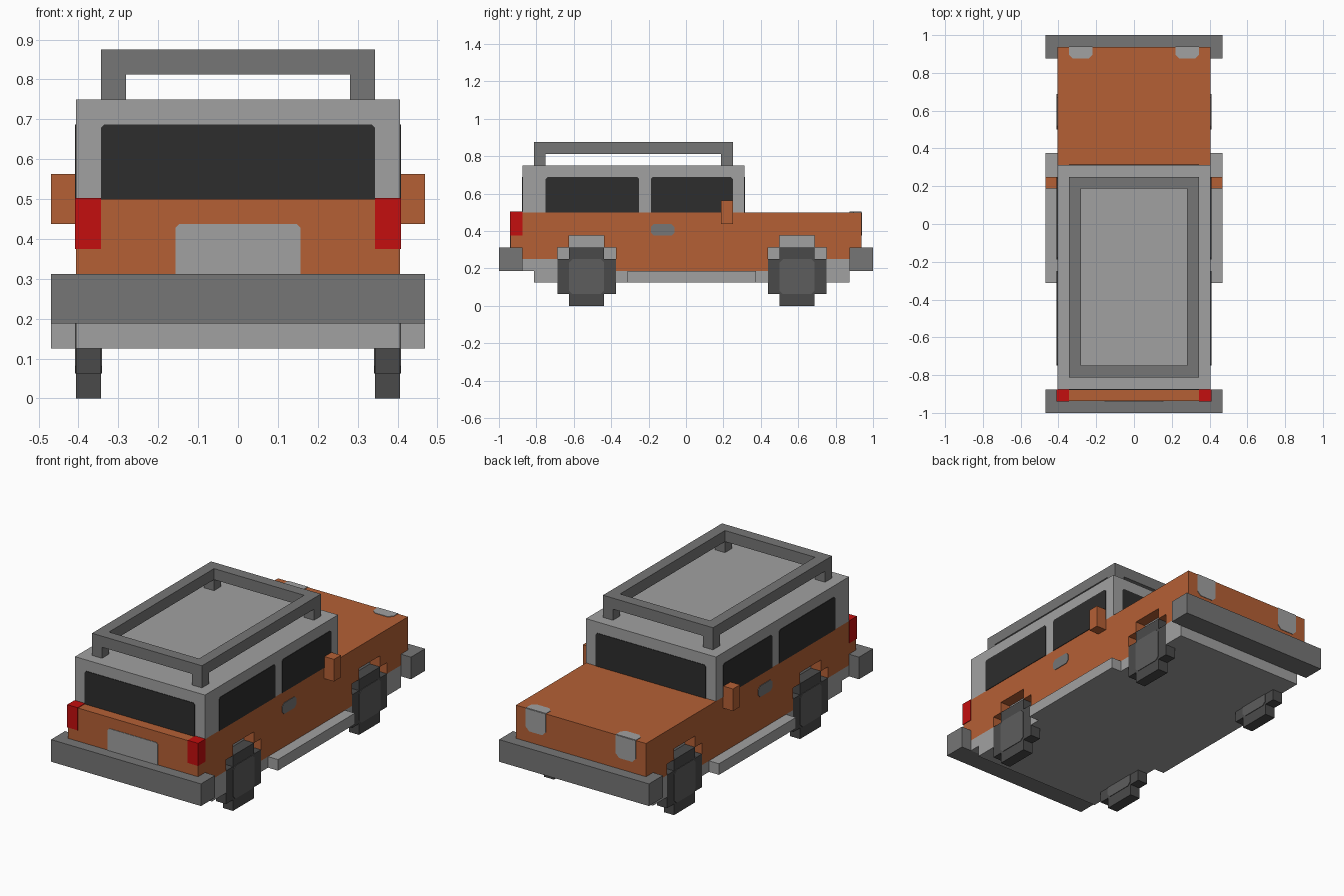
import bpy, bmesh
from mathutils import Vector

cube = bpy.data.objects.get("Cube")
if cube:
    bpy.data.objects.remove(cube, do_unlink=True)

U = 1 / 16          # all part sizes below are in blocks of this size
PROUD = 0.003 / U   # how far painted plates stand off their surface


def material(name, rgb):
    lin = [(c / 255 / 12.92 if c <= 10 else ((c / 255 + 0.055) / 1.055) ** 2.4) for c in rgb]
    m = bpy.data.materials.new(name)
    m.use_nodes = True
    m.diffuse_color = (*lin, 1)
    bsdf = next(n for n in m.node_tree.nodes if n.type == 'BSDF_PRINCIPLED')
    bsdf.inputs["Base Color"].default_value = (*lin, 1)
    return m


ORANGE = material("burnt orange paint", (181, 96, 53))
LIGHT = material("light grey", (161, 161, 161))
GREY = material("mid grey", (118, 118, 118))
GLASS = material("dark glass", (45, 45, 45))
TYRE = material("tyre rubber", (74, 74, 74))
HUB = material("hub grey", (93, 93, 93))
RED = material("tail light red", (195, 14, 14))


def prism(name, mat, outline, axis, lo, hi):
    """Extrude a 2D outline along an axis (0=x, 1=y, 2=z) from lo to hi."""
    bm = bmesh.new()

    def point(p, d):
        c = list(p)
        c.insert(axis, d)
        return Vector(c) * U
    face = bm.faces.new([bm.verts.new(point(p, lo)) for p in outline])
    ext = bmesh.ops.extrude_face_region(bm, geom=[face])
    move = Vector((0, 0, 0))
    move[axis] = (hi - lo) * U
    bmesh.ops.translate(bm, vec=move, verts=[g for g in ext["geom"] if isinstance(g, bmesh.types.BMVert)])
    bmesh.ops.recalc_face_normals(bm, faces=bm.faces)
    me = bpy.data.meshes.new(name)
    bm.to_mesh(me)
    bm.free()
    me.materials.append(mat)
    ob = bpy.data.objects.new(name, me)
    bpy.context.collection.objects.link(ob)
    return ob


def box(name, mat, x, y, z):
    return prism(name, mat, [(x[0], y[0]), (x[1], y[0]), (x[1], y[1]), (x[0], y[1])], 2, *z)


def plate(name, mat, axis, at, a, b, cut=(0, 0, 0, 0)):
    """Thin painted panel; cut = corner chamfers, counted from (a0, b0) around."""
    corners = [(a[0], b[0], 1, 1), (a[1], b[0], -1, 1), (a[1], b[1], -1, -1), (a[0], b[1], 1, -1)]
    pts = []
    for i, ((px, py, sx, sy), c) in enumerate(zip(corners, cut)):
        if c == 0:
            pts.append((px, py))
        else:
            pair = [(px, py + sy * c), (px + sx * c, py)]
            pts += pair if i % 2 == 0 else pair[::-1]
    return prism(name, mat, pts, axis, at - PROUD, at + PROUD)


def span(s, lo, hi):
    """Range mirrored to side s of the centre."""
    return (lo, hi) if s > 0 else (-hi, -lo)


W = 6.5                 # half width of the body
WHEELS = {"tail": -8.5, "nose": 9.5}
SIDES = {"left": 1, "right": -1}

# Painted body with stepped wheel arches
def arch(c):
    return [(c - 2.5, 5), (c - 1.5, 5), (c - 1.5, 6), (c + 1.5, 6), (c + 1.5, 5), (c + 2.5, 5)]


body = [(-15, 8), (-15, 4), (-11, 4), *arch(-8.5), (-6, 3), (7, 3), *arch(9.5), (12, 4), (15, 4), (15, 8)]
prism("body", ORANGE, body, 0, -W, W)

# Chassis core shows inside the arches; wider pieces sit between the wheels
box("chassis_core", LIGHT, (-5.5, 5.5), (-13, 14), (2, 6))
box("chassis_tail_upper", LIGHT, (-W, W), (-14, -11), (3, 4))
box("chassis_tail_lower", LIGHT, (-W, W), (-13, -11), (2, 3))
box("chassis_middle", LIGHT, (-W, W), (-6, 7), (2, 3))
box("chassis_nose", LIGHT, (-W, W), (12, 14), (2, 4))

# Cabin and bumpers
box("cabin", LIGHT, (-W, W), (-14, 5), (8, 12))
box("tail_bumper", GREY, (-7.5, 7.5), (-16, -14), (3, 5))
box("nose_bumper", GREY, (-7.5, 7.5), (14, 16), (3, 5))

# End windows and tailgate panel
TOP = (0, 0, 0.15, 0.15)
plate("tail_window", GLASS, 1, -14, (-5.5, 5.5), (8, 11), TOP)
plate("windscreen", GLASS, 1, 5, (-5.5, 5.5), (8, 11), TOP)
plate("tailgate_panel", LIGHT, 1, -15, (-2.5, 2.5), (5, 7), TOP)

# Parts repeated on both sides
for side, s in SIDES.items():
    plate(side + "_tail_side_window", GLASS, 0, s * W, (-12, -4), (8, 11), TOP)
    plate(side + "_nose_side_window", GLASS, 0, s * W, (-3, 4), (8, 11), TOP)
    plate(side + "_door_handle", GREY, 0, s * W, (-3, -1), (6, 7), (0.25,) * 4)
    box(side + "_side_step", LIGHT, span(s, W, 7.5), (-5, 6), (2, 3))
    box(side + "_mirror", ORANGE, span(s, W, 7.5), (3, 4), (7, 9))
    box(side + "_tail_light", RED, span(s, 5.5, W + PROUD), (-15 - PROUD, -14), (6, 8 + PROUD))
    # Headlight wraps over the bonnet edge
    plate(side + "_headlight_face", LIGHT, 1, 15, span(s, 3.5, 5.5), (6, 8), (0.35, 0.35, 0, 0))
    plate(side + "_headlight_top", LIGHT, 2, 8, span(s, 3.5, 5.5), (14, 15), (0.35, 0.35, 0, 0))
    # Stepped block wheels with hub panels on both faces
    for end, c in WHEELS.items():
        name = f"{side}_{end}_wheel"
        tyre = [(c - 2.5, 1), (c - 1.5, 1), (c - 1.5, 0), (c + 1.5, 0), (c + 1.5, 1), (c + 2.5, 1),
                (c + 2.5, 4), (c + 1.5, 4), (c + 1.5, 5), (c - 1.5, 5), (c - 1.5, 4), (c - 2.5, 4)]
        prism(name, TYRE, tyre, 0, *span(s, 5.5, W))
        for face, at in (("outer", W), ("inner", 5.5)):
            plate(f"{name}_{face}_hub", HUB, 0, s * at, (c - 1.5, c + 1.5), (1, 4), (0.3,) * 4)

# Roof rack: four rails on corner posts
for side, s in SIDES.items():
    x = span(s, 4.5, 5.5)
    box(side + "_rack_rail", GREY, x, (-13, 4), (13, 14))
    for end, y in (("tail", (-13, -12)), ("nose", (3, 4))):
        box(f"{side}_{end}_rack_post", GREY, x, y, (12, 13))
box("tail_rack_rail", GREY, (-4.5, 4.5), (-13, -12), (13, 14))
box("nose_rack_rail", GREY, (-4.5, 4.5), (3, 4), (13, 14))
